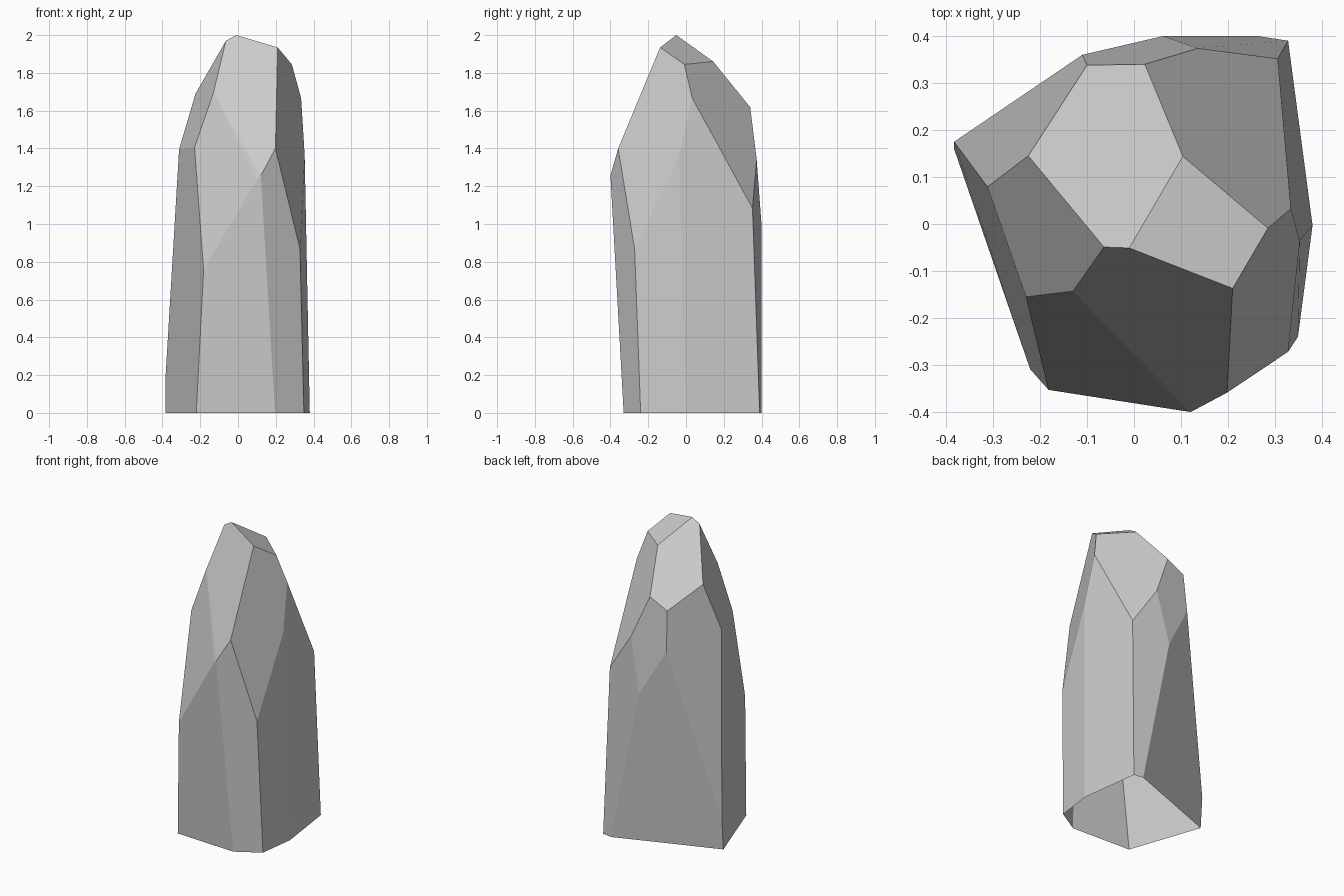
import bpy, bmesh, math

# Corner points of the faceted stone pillar, in rings from the ground up
base = [(-.221, -.309), (.196, -.330), (.349, -.240), (.380, -.003),
        (.328, .390), (.264, .400), (-.383, .160)]
lower = [(-.383, .175, .20), (-.182, -.353, .757), (.328, -.272, .868),
         (.062, .400, .993), (.306, .352, 1.083)]
middle = [(.100, -.397, 1.235), (.121, -.400, 1.257), (-.110, .360, 1.298),
          (.136, .374, 1.343), (.353, -.036, 1.362), (.198, -.359, 1.40),
          (-.312, .079, 1.395), (-.230, -.155, 1.405)]
upper = [(-.100, .338, 1.556), (.023, .340, 1.618), (.334, .033, 1.667),
         (-.225, .145, 1.69), (-.130, -.143, 1.695)]
crown = [(.285, -.009, 1.845), (.104, .144, 1.86), (.210, -.137, 1.935),
         (-.064, -.049, 1.97), (-.010, -.051, 2.0)]

# Wrap the points in flat facets
bm = bmesh.new()
for p in [(x, y, 0) for x, y in base] + lower + middle + upper + crown:
    bm.verts.new(p)
bmesh.ops.convex_hull(bm, input=bm.verts[:])
bmesh.ops.dissolve_limit(bm, angle_limit=math.radians(3),
                         verts=bm.verts[:], edges=bm.edges[:])
bmesh.ops.recalc_face_normals(bm, faces=bm.faces[:])

# The underside is open
under = [f for f in bm.faces if all(v.co.z < 1e-4 for v in f.verts)]
bmesh.ops.delete(bm, geom=under, context='FACES_ONLY')

mesh = bpy.data.meshes.new("rock_pillar")
bm.to_mesh(mesh)
bm.free()
rock = bpy.data.objects.new("rock_pillar", mesh)
bpy.context.collection.objects.link(rock)
